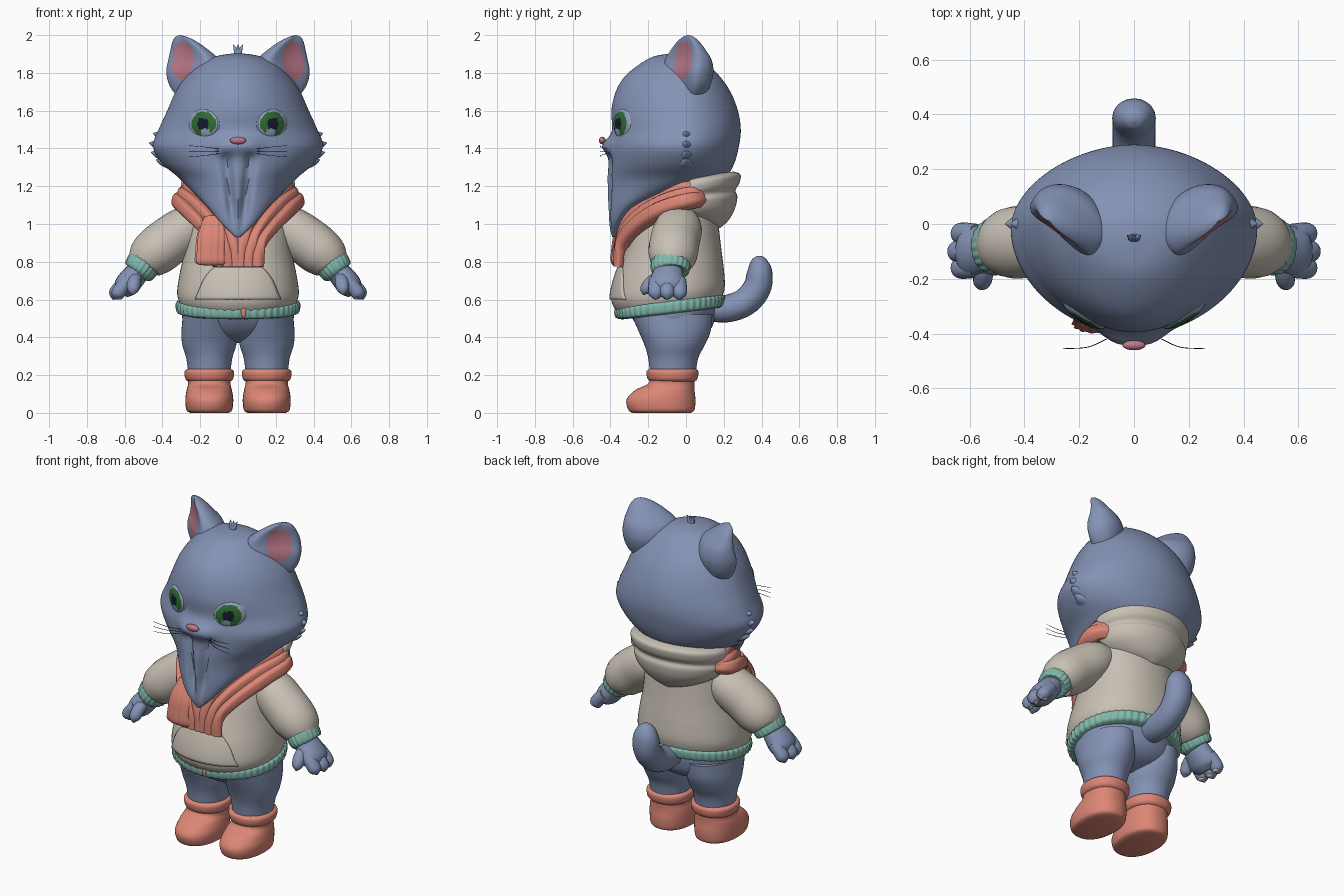
import bpy
import bmesh
from math import cos, sin, pi, exp, radians
from mathutils import Vector

cube = bpy.data.objects.get("Cube")
if cube:
    bpy.data.objects.remove(cube)


def material(name, red, green, blue):
    mat = bpy.data.materials.new(name)
    mat.use_nodes = True
    colour = (red, green, blue, 1)
    mat.diffuse_color = colour
    mat.node_tree.nodes["Principled BSDF"].inputs["Base Color"].default_value = colour
    return mat


FUR = material("blue grey fur", .23, .29, .46)
CREAM = material("cream cloth", .58, .53, .46)
CORAL = material("coral cloth", .72, .24, .18)
TEAL = material("teal ribbing", .22, .48, .41)
PINK = material("pink skin", .50, .19, .25)
GREEN = material("green iris", .028, .15, .032)
BLACK = material("black pupil", .008, .01, .025)
PALE = material("pale eye", .29, .36, .50)


def finish(name, bm, mats, rule=None):
    """Turn a bmesh into a smooth object, colouring faces by an optional rule."""
    bmesh.ops.recalc_face_normals(bm, faces=bm.faces)
    for face in bm.faces:
        face.smooth = True
        if rule:
            face.material_index = rule(face.calc_center_median())
    mesh = bpy.data.meshes.new(name)
    bm.to_mesh(mesh)
    bm.free()
    for mat in mats:
        mesh.materials.append(mat)
    mesh.set_sharp_from_angle(angle=radians(60))
    obj = bpy.data.objects.new(name, mesh)
    bpy.context.collection.objects.link(obj)
    return obj


def spline(rows, steps=5):
    """Smoothly interpolate between rows of numbers."""
    rows = [Vector(row) for row in rows]
    last = len(rows) - 1
    out = []
    for i in range(last):
        a, b, c, d = (rows[max(0, min(j, last))] for j in range(i - 1, i + 3))
        for k in range(steps):
            t = k / steps
            out.append(b + (c - a) * (t / 2) + (a * 2 - b * 5 + c * 4 - d) * (t * t / 2)
                       + (b * 3 - a - c * 3 + d) * (t ** 3 / 2))
    return out + [rows[-1]]


def skin(name, rings, mats, rule=None):
    bm = bmesh.new()
    loops = [[bm.verts.new(p) for p in ring] for ring in rings]
    count = len(loops[0])
    for low, high in zip(loops, loops[1:]):
        for i in range(count):
            j = (i + 1) % count
            bm.faces.new((low[i], low[j], high[j], high[i]))
    bm.faces.new(loops[0])
    bm.faces.new(loops[-1])
    return finish(name, bm, mats, rule)


def power(value, p):
    return abs(value) ** p * (1 if value > 0 else -1)


def loft(name, rows, mat, cx=0, p=1, count=48, tilt=0, ribs=0, shape=None):
    """Stack of outlines; each row is height, half width, front, middle and back."""
    rings = []
    for z, w, front, mid, back in spline(rows):
        ring = []
        for i in range(count):
            a = 2 * pi * i / count
            c, s = power(cos(a), p), power(sin(a), p)
            grow = 1 + .012 * cos(ribs * a) if ribs else 1
            y = mid + s * grow * (back - mid if s > 0 else mid - front)
            point = Vector((cx + w * c * grow, y, z + tilt * y))
            ring.append(shape(point) if shape else point)
        rings.append(ring)
    return skin(name, rings, [mat])


def tube(name, rows, mat, ref=(0, 1, 0), side=1, count=20, ribs=0, amp=.06):
    """Sweep an ellipse; each row is x, y, z and the radii along and across ref."""
    rows = spline(rows)
    rings = []
    for i, row in enumerate(rows):
        ahead, behind = rows[min(i + 1, len(rows) - 1)], rows[max(i - 1, 0)]
        along = Vector((ahead - behind)[:3]).normalized()
        across = along.cross(Vector(ref)).normalized()
        up = across.cross(along)
        ring = []
        for k in range(count):
            a = 2 * pi * k / count
            grow = 1 + amp * cos(ribs * a) if ribs else 1
            q = Vector(row[:3]) + (up * row[3] * cos(a) + across * row[4] * sin(a)) * grow
            q.x *= side
            ring.append(q)
        rings.append(ring)
    return skin(name, rings, [mat])


def ball(name, place, size, mats, facing=(0, 0, 1), rule=None):
    bm = bmesh.new()
    bmesh.ops.create_uvsphere(bm, u_segments=32, v_segments=24, radius=1)
    obj = finish(name, bm, mats, rule)
    obj.location, obj.scale = place, size
    obj.rotation_mode = "QUATERNION"
    obj.rotation_quaternion = Vector(facing).to_track_quat("Z", "Y")
    return obj


# Head: rounded lens outlines with a muzzle bump and a ridged, grooved chin
def face_shape(p):
    if p.y < -.2:
        bump = exp(-(p.x / .12) ** 4 - ((p.z - 1.415) / .045) ** 2)
        fade = max(0, min(1, (1.38 - p.z) / .03)) * max(0, min(1, (p.z - .95) / .15))
        track = .02 + .11 * (p.z - .95)
        groove = exp(-((abs(p.x) - track) / .025) ** 2) * fade
        p.y += .04 * groove - .04 * bump
    return p


loft("head", [
    (.93, .012, -.39, -.38, -.37), (1, .085, -.41, -.375, -.34), (1.1, .17, -.415, -.3, -.24),
    (1.2, .27, -.415, -.12, .1), (1.25, .32, -.415, -.06, .21), (1.32, .4, -.41, -.03, .255),
    (1.41, .45, -.405, -.02, .28), (1.5, .42, -.39, 0, .29), (1.6, .375, -.395, 0, .275),
    (1.7, .33, -.372, 0, .235), (1.78, .275, -.325, 0, .18), (1.85, .2, -.24, -.02, .11),
    (1.89, .11, -.16, -.04, .04), (1.905, .005, -.05, -.045, -.04)],
    FUR, p=1.06, count=120, shape=face_shape)
ball("nose", (0, -.443, 1.442), (.042, .018, .02), [PINK])
for lean in (-1, 0, 1):
    tube("hair_tuft", [(0, -.05, 1.88, .018, .018), (lean * .012, -.05, 1.92, .011, .011),
                       (lean * .025, -.04, 1.95, .001, .001)], FUR)


def eye_colour(side):
    def rule(c):
        radius = ((c.x + side * .1) ** 2 + c.y ** 2) ** .5
        glint = ((c.x + side * .28) ** 2 + (c.y + .64) ** 2) ** .5
        if c.z < 0 or radius > .8 or glint < .32:
            return 0
        return 2 if radius < .38 else 1
    return rule


for side in (1, -1):
    # Eyes and thin lids
    gaze = (side * .52, -.85, .04)
    ball("eye", (side * .181, -.33, 1.53), (.09, .081, .03), [PALE, GREEN, BLACK],
         gaze, eye_colour(side))
    ball("eyelid", (side * .183, -.322, 1.53), (.103, .09, .022), [FUR], gaze)

    # Ears: flat-fronted outlines opening forward and outward
    rings = []
    turn = radians(40)
    ear_rows = [(1.64, .22, .07, .06), (1.72, .24, .125, .1), (1.8, .24, .15, .12),
                (1.87, .235, .15, .1), (1.92, .255, .118, .07), (1.965, .282, .075, .045),
                (1.99, .3, .037, .022), (2, .305, .004, .004)]
    for z, cx, wide, deep in spline(ear_rows):
        ring = []
        for i in range(64):
            a = 2 * pi * i / 64
            u, s = wide * cos(a), sin(a)
            v = deep * (s if s > 0 else 1.5 * s + s * s)
            ring.append((side * (cx + u * cos(turn) - v * sin(turn)),
                         .012 + u * sin(turn) + v * cos(turn), z))
        rings.append(ring)

    def ear_colour(c):
        x, y = abs(c.x) - .272, c.y - .012
        u = x * cos(turn) + y * sin(turn)
        v = y * cos(turn) - x * sin(turn)
        return int(v < .01 and (u / .072) ** 2 + ((c.z - 1.865) / .1) ** 2 < 1)

    skin("ear", rings, [FUR, PINK], ear_colour)

    # Cheek tufts and whiskers
    for z, reach in ((1.47, .45), (1.42, .47), (1.37, .46), (1.33, .435)):
        tube("cheek_tuft", [(reach - .1, -.01, z - .01, .08, .035),
                            (reach - .04, 0, z, .035, .025),
                            (reach, 0, z + .01, .002, .002)], FUR, side=side)
    for k in (-1, 0, 1):
        tube("whisker", [(.1, -.42, 1.385 + k * .012, .0015, .0015),
                         (.17, -.45, 1.385 + k * .022, .0015, .0015),
                         (.26, -.455, 1.385 + k * .03, .001, .001)],
             BLACK, side=side, count=6)

    # Sleeves and ribbed cuffs
    tube("sleeve", [(.14, -.03, 1.03, .08, .08), (.26, -.04, .98, .125, .12),
                    (.37, -.06, .905, .132, .13), (.45, -.07, .84, .13, .125),
                    (.495, -.08, .79, .105, .1), (.5, -.08, .78, .07, .07)], CREAM, side=side)
    tube("cuff", [(.485, -.08, .815, .07, .06), (.493, -.08, .8, .1, .088),
                  (.525, -.085, .75, .098, .083), (.532, -.085, .74, .06, .06)],
         TEAL, side=side, count=96, ribs=20, amp=.025)

    # Hands
    tube("palm", [(.5, -.085, .79, .06, .05), (.545, -.095, .73, .083, .064),
                  (.595, -.1, .67, .095, .064), (.62, -.1, .635, .06, .04)], FUR, side=side)
    for y, reach in ((-.035, 0), (-.1, .012), (-.16, 0)):
        tube("finger", [(.575, y, .7, .036, .036), (.615 + reach, y, .66, .04, .038),
                        (.64 + reach, y, .625, .036, .034), (.65 + reach, y, .6, .004, .004)],
             FUR, side=side)
        ball("finger_pad", (side * (.625 + reach), y, .612), (.018, .02, .012), [CREAM])
    tube("thumb", [(.54, -.13, .73, .03, .03), (.55, -.185, .69, .036, .034),
                   (.555, -.215, .65, .03, .03), (.555, -.225, .625, .004, .004)],
         FUR, ref=(1, 0, 0), side=side)

    # Legs and boots
    loft("leg", [(.52, .14, -.29, -.07, .14), (.43, .147, -.25, -.07, .13),
                 (.36, .143, -.22, -.07, .1), (.29, .122, -.2, -.07, .065),
                 (.2, .11, -.19, -.07, .05)], FUR, cx=side * .152)
    loft("boot", [(0, .1, -.28, -.12, .025), (.015, .121, -.305, -.12, .045),
                  (.07, .127, -.315, -.12, .05), (.12, .12, -.27, -.09, .045),
                  (.155, .112, -.2, -.08, .045), (.195, .118, -.195, -.08, .048)],
         CORAL, cx=side * .152, p=.9)
    loft("boot_cuff", [(.163, .105, -.18, -.07, .04), (.18, .126, -.203, -.07, .06),
                       (.222, .13, -.208, -.07, .065), (.237, .1, -.18, -.07, .04)],
         CORAL, cx=side * .152, p=.92)

    # Scarf folds running from the neck down to the chest
    for k in range(3):
        dx, dz = .045 * k, .03 * k
        tube("scarf_fold", [(.15, .12, 1.12, .03, .03), (.305 - dx / 2, .03, 1.125 + dz, .045, .04),
                            (.265 - dx, -.14, 1.07 + dz, .05, .04),
                            (.18 - dx, -.275, .98 + dz, .045, .035),
                            (.11 - dx, -.345, .88 + dz / 2, .04, .03),
                            (.1 - dx, -.357, .775, .036, .025)],
             CORAL, ref=(.6, 0, .8), side=side, ribs=5)

tube("scarf_end", [(-.12, -.3, 1.03, .06, .03), (-.13, -.345, .94, .082, .036),
                   (-.135, -.362, .85, .086, .034), (-.135, -.365, .8, .088, .032),
                   (-.135, -.362, .785, .07, .015)], CORAL, ref=(1, 0, 0), count=60, ribs=14)

# Hooded top
torso = loft("hoodie_body", [
    (.57, .3, -.36, -.08, .185), (.64, .322, -.395, -.08, .205), (.74, .31, -.38, -.08, .2),
    (.86, .285, -.335, -.07, .185), (1, .265, -.28, -.05, .17), (1.1, .24, -.22, -.03, .16),
    (1.2, .16, -.15, -.02, .1)], CREAM, p=.94, count=64, tilt=.12)
loft("hood", [
    (.955, .03, .12, .15, .18), (.99, .15, .03, .1, .225), (1.05, .25, -.02, .06, .26),
    (1.11, .285, -.05, .04, .272), (1.145, .28, -.055, .04, .262), (1.18, .3, -.06, .04, .283),
    (1.225, .295, -.05, .05, .288), (1.245, .24, -.02, .05, .25)], CREAM, count=64, tilt=.13)
loft("ribbed_hem", [(.535, .3, -.33, -.08, .175), (.547, .322, -.365, -.08, .2),
                    (.592, .325, -.372, -.08, .204), (.605, .3, -.35, -.08, .18)],
     TEAL, p=.94, count=240, tilt=.12, ribs=48)
ball("drawstring", (.03, -.368, .535), (.014, .012, .034), [CORAL])

# Front pocket draped over the belly
bm = bmesh.new()
bmesh.ops.create_grid(bm, x_segments=24, y_segments=12, size=1)
for v in bm.verts:
    rise = v.co.y
    v.co = Vector((v.co.x * (.19 - .035 * rise - .03 * max(0, rise) ** 2), -.6, .685 + .085 * rise))
pocket = finish("front_pocket", bm, [CREAM])
wrap = pocket.modifiers.new("drape", "SHRINKWRAP")
wrap.target = torso
wrap.wrap_method = "PROJECT"
wrap.use_project_y = True
wrap.offset = .004
thick = pocket.modifiers.new("thickness", "SOLIDIFY")
thick.thickness = .012
thick.offset = 0

# Hips and tail
loft("hips", [(.37, .04, -.1, -.07, -.02), (.4, .17, -.19, -.07, .08),
              (.45, .27, -.25, -.07, .135), (.52, .298, -.295, -.07, .155),
              (.58, .29, -.32, -.07, .16)], FUR)
tube("tail", [(0, .06, .56, .06, .06), (0, .2, .55, .075, .072), (0, .31, .585, .078, .074),
              (0, .375, .66, .079, .074), (0, .39, .74, .078, .068), (0, .385, .79, .06, .052),
              (0, .378, .82, .034, .03), (0, .375, .83, .004, .004)], FUR, ref=(1, 0, 0))
